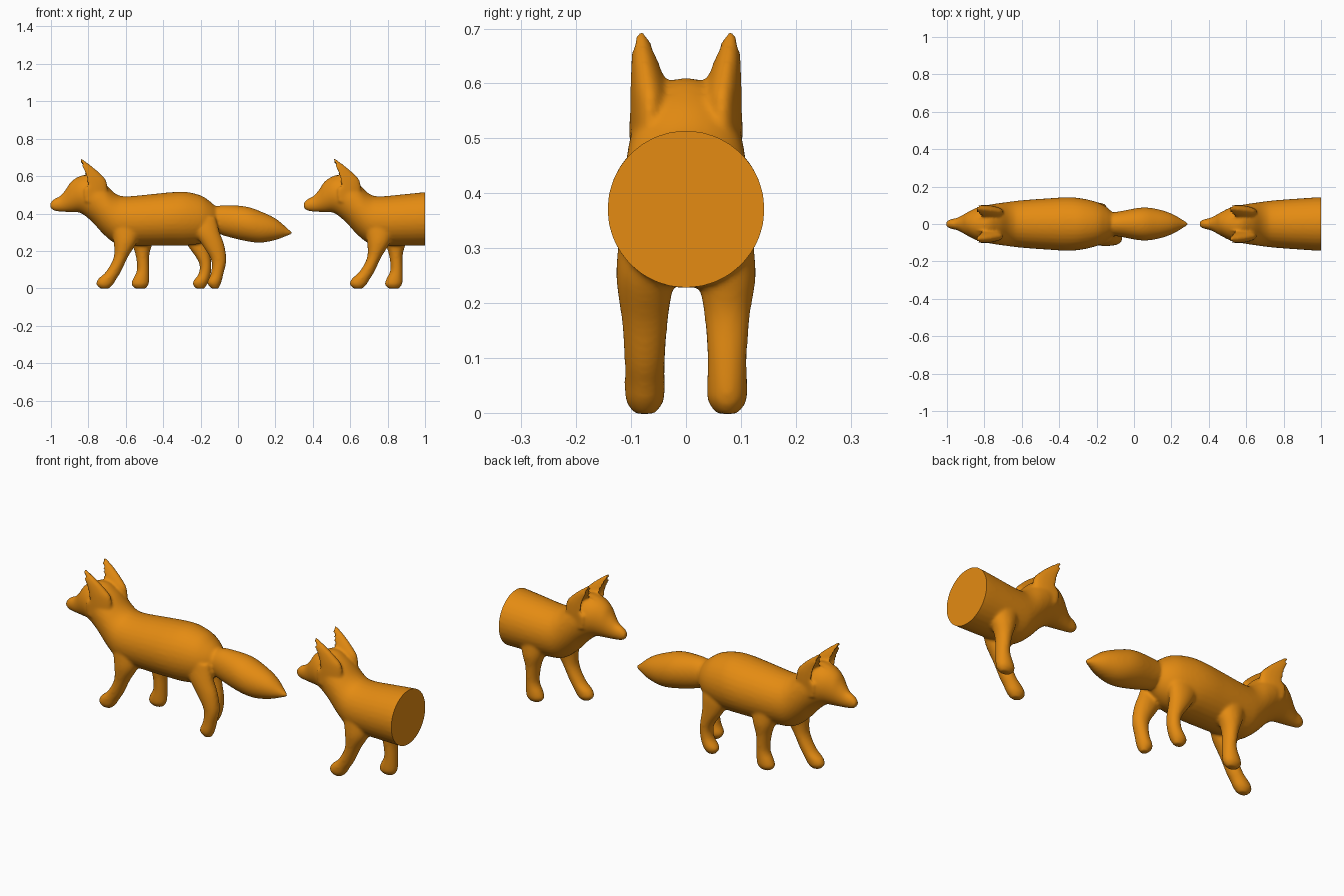
import bpy, bmesh
from math import sin, cos, pi
from mathutils import Vector

if "Cube" in bpy.data.objects:
    bpy.data.objects.remove(bpy.data.objects["Cube"])

orange = bpy.data.materials.new("fox_orange")
orange.use_nodes = True
rgba = (0.78, 0.26, 0.006, 1)
orange.diffuse_color = rgba
orange.node_tree.nodes["Principled BSDF"].inputs["Base Color"].default_value = rgba


def refine(rows, steps=5):
    """Catmull-Rom interpolation between section rows."""
    rows = [Vector(r) for r in rows]
    out = []
    for i in range(len(rows) - 1):
        a, b = rows[max(i - 1, 0)], rows[i]
        c, d = rows[i + 1], rows[min(i + 2, len(rows) - 1)]
        for k in range(steps):
            t = k / steps
            out.append(b + (c - a) * (t / 2)
                       + (a * 2 - b * 5 + c * 4 - d) * (t * t / 2)
                       + (b * 3 - a - c * 3 + d) * (t ** 3 / 2))
    return out + [rows[-1]]


def loft(bm, rows, ring, sides=32):
    """Skin a closed tube through the rings made from each row."""
    loops = [[bm.verts.new(ring(r, 2 * pi * k / sides)) for k in range(sides)]
             for r in refine(rows)]
    faces = [bm.faces.new((a[k], a[(k + 1) % sides], b[(k + 1) % sides], b[k]))
             for a, b in zip(loops, loops[1:]) for k in range(sides)]
    faces += [bm.faces.new(loops[0][::-1]), bm.faces.new(loops[-1])]
    bmesh.ops.recalc_face_normals(bm, faces=faces)


# Ring shapes: upright along x, level along z, and a cupped ear
def upright(r, t):
    x, low, high, w = r
    return x, w * cos(t), (low + high) / 2 + (high - low) / 2 * sin(t)


def level(side):
    def ring(r, t):
        z, x0, x1, w = r
        return (x0 + x1) / 2 + (x1 - x0) / 2 * cos(t), side * 0.075 + w * sin(t), z
    return ring


def cupped(side):
    def ring(r, t):
        z, front, depth, inner, outer = r
        s = sin(t)
        x = front + depth * (s if s > 0 else -0.4 * s)
        return x, side * ((inner + outer) / 2 + (outer - inner) / 2 * cos(t)), z
    return ring


bm = bmesh.new()

# Head, neck and trunk: x, bottom, top, half width
loft(bm, [(-1.004, .43, .457, .013), (-.985, .415, .477, .024), (-.95, .41, .495, .032),
          (-.92, .408, .53, .046), (-.89, .407, .573, .063), (-.84, .402, .602, .088),
          (-.78, .355, .608, .102), (-.72, .29, .57, .112), (-.66, .242, .51, .12),
          (-.6, .23, .492, .127), (-.45, .228, .505, .138), (-.355, .228, .514, .143),
          (-.28, .228, .516, .137), (-.2, .24, .497, .118), (-.15, .265, .465, .093),
          (-.11, .3, .43, .058)], upright)

# Tail
loft(bm, [(-.22, .33, .45, .05), (-.13, .303, .439, .06), (-.07, .28, .445, .069),
          (.04, .253, .438, .088), (.12, .244, .412, .081), (.2, .258, .374, .056),
          (.26, .28, .325, .023), (.29, .29, .3, .004)], upright)

# Ears: z, front edge, depth, inner and outer edge
for side in (-1, 1):
    loft(bm, [(.46, -.82, .12, .03, .102), (.52, -.827, .13, .03, .104),
              (.575, -.835, .132, .027, .104), (.61, -.838, .105, .037, .103),
              (.645, -.843, .072, .051, .101), (.675, -.848, .038, .064, .096),
              (.695, -.853, .016, .073, .09)], cupped(side))

# Legs: z, front and back edge, half width
legs = {
    "right_front": (-1, [(.34, -.68, -.52, .045), (.25, -.665, -.54, .052),
                         (.165, -.665, -.59, .042), (.09, -.705, -.625, .037),
                         (.05, -.748, -.65, .037), (.02, -.757, -.668, .034),
                         (-.002, -.735, -.69, .018)]),
    "left_front": (1, [(.34, -.6, -.44, .045), (.25, -.572, -.455, .052),
                       (.18, -.548, -.474, .042), (.1, -.54, -.474, .036),
                       (.05, -.562, -.474, .037), (.02, -.57, -.478, .035),
                       (-.002, -.55, -.495, .018)]),
    "right_hind": (-1, [(.38, -.27, -.12, .03), (.3, -.235, -.098, .042),
                        (.23, -.19, -.073, .042), (.15, -.143, -.062, .037),
                        (.08, -.145, -.077, .035), (.03, -.165, -.09, .036),
                        (-.002, -.14, -.105, .018)]),
    "left_hind": (1, [(.38, -.34, -.17, .03), (.3, -.31, -.155, .042),
                      (.23, -.27, -.155, .042), (.14, -.21, -.143, .037),
                      (.08, -.21, -.145, .035), (.03, -.243, -.16, .036),
                      (-.002, -.225, -.18, .018)]),
}
for side, rows in legs.values():
    loft(bm, rows, level(side))

mesh = bpy.data.meshes.new("fox_body")
bm.to_mesh(mesh)
bm.free()
fox = bpy.data.objects.new("fox_body", mesh)
bpy.context.collection.objects.link(fox)

# Fuse the parts into one soft skin
remesh = fox.modifiers.new("fuse", "REMESH")
remesh.mode = "VOXEL"
remesh.voxel_size = 0.007
soften = fox.modifiers.new("soften", "SMOOTH")
soften.factor = 0.5
soften.iterations = 10
depsgraph = bpy.context.evaluated_depsgraph_get()
skin = bpy.data.meshes.new_from_object(fox.evaluated_get(depsgraph))
fox.modifiers.clear()
fox.data = skin
skin.materials.clear()
skin.materials.append(orange)
skin.shade_smooth()

# Front half of a second fox, cut flat behind the shoulders
shift = 1.355
bm = bmesh.new()
bm.from_mesh(skin)
cut = bmesh.ops.bisect_plane(bm, geom=bm.verts[:] + bm.edges[:] + bm.faces[:],
                             plane_co=(1 - shift, 0, 0), plane_no=(1, 0, 0),
                             clear_outer=True)
rim = [e for e in cut["geom_cut"] if isinstance(e, bmesh.types.BMEdge)]
cap = bmesh.ops.holes_fill(bm, edges=rim, sides=0)["faces"]
bmesh.ops.recalc_face_normals(bm, faces=bm.faces[:])
for f in cap:
    f.smooth = False
for e in rim:
    e.smooth = False
bmesh.ops.translate(bm, verts=bm.verts[:], vec=(shift, 0, 0))
half_mesh = bpy.data.meshes.new("fox_front_half")
bm.to_mesh(half_mesh)
bm.free()
half_mesh.materials.clear()
half_mesh.materials.append(orange)
half = bpy.data.objects.new("fox_front_half", half_mesh)
bpy.context.collection.objects.link(half)
